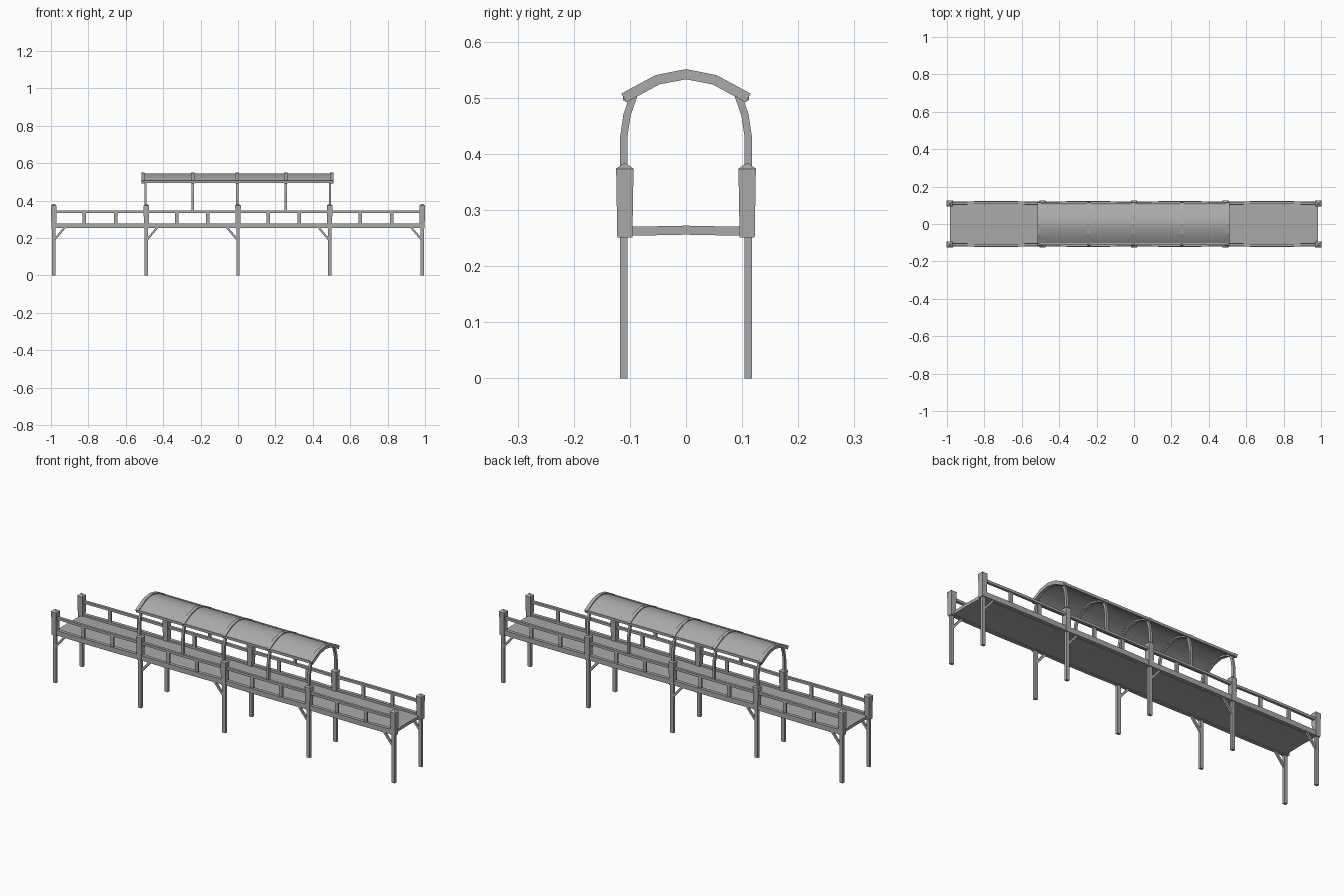
import bpy, bmesh, math
from mathutils import Vector, Matrix

cube = bpy.data.objects.get("Cube")
if cube:
    bpy.data.objects.remove(cube)

grey = bpy.data.materials.new("plain_grey")
grey.use_nodes = True
COLOUR = (0.4, 0.4, 0.4, 1)
grey.diffuse_color = COLOUR
grey.node_tree.nodes["Principled BSDF"].inputs["Base Color"].default_value = COLOUR


def finish(name, bm, smooth=False):
    bmesh.ops.recalc_face_normals(bm, faces=bm.faces)
    mesh = bpy.data.meshes.new(name)
    bm.to_mesh(mesh)
    bm.free()
    obj = bpy.data.objects.new(name, mesh)
    bpy.context.collection.objects.link(obj)
    mesh.materials.append(grey)
    if smooth:
        bpy.ops.object.select_all(action="DESELECT")
        obj.select_set(True)
        bpy.context.view_layer.objects.active = obj
        bpy.ops.object.shade_smooth_by_angle(angle=math.radians(35))
    return obj


def box(bm, x, y, z):
    """Box from three (low, high) ranges; returns its vertices."""
    size = Vector((x[1] - x[0], y[1] - y[0], z[1] - z[0]))
    mid = Vector((sum(x), sum(y), sum(z))) / 2
    m = Matrix.Translation(mid) @ Matrix.Diagonal((*size, 1))
    return bmesh.ops.create_cube(bm, size=1, matrix=m)["verts"]


def sweep(bm, path, thick, x0, x1):
    """Extrude a thick band, following a (y, z) path, along x."""
    pts = [Vector(p) for p in path]
    sides = ([], [])
    for i, p in enumerate(pts):
        d = (pts[min(i + 1, len(pts) - 1)] - pts[max(i - 1, 0)]).normalized()
        n = Vector((-d.y, d.x)) * thick / 2
        sides[0].append(p + n)
        sides[1].append(p - n)
    loop = sides[0] + sides[1][::-1]
    a = [bm.verts.new((x0, *p)) for p in loop]
    b = [bm.verts.new((x1, *p)) for p in loop]
    n, k = len(loop), len(pts)
    for i in range(n):
        bm.faces.new((a[i], a[(i + 1) % n], b[(i + 1) % n], b[i]))
    for ring in (a, b):
        for i in range(k - 1):
            bm.faces.new((ring[i], ring[i + 1], ring[n - 2 - i], ring[n - 1 - i]))


POSTS = (-0.985, -0.49, 0, 0.49, 0.985)
SIDE = 0.111

# Deck with a slightly crowned top
bm = bmesh.new()
sweep(bm, [(-0.1, 0.262), (0, 0.264), (0.1, 0.262)], 0.016, -0.985, 0.985)
finish("deck", bm)

# Legs with a diagonal brace each
bm = bmesh.new()
for s in (-1, 1):
    for x in POSTS:
        y = s * SIDE
        box(bm, (x - 0.009, x + 0.009), (y - 0.007, y + 0.007), (0, 0.26))
finish("legs", bm)

bm = bmesh.new()
for s in (-1, 1):
    for x in POSTS:
        d = 1 if x < -0.1 else -1
        centre = Vector((x + d * 0.03, s * SIDE, 0.222))
        m = (Matrix.Translation(centre) @ Matrix.Rotation(-d * math.radians(50), 4, "Y")
             @ Matrix.Diagonal((0.095, 0.01, 0.011, 1)))
        bmesh.ops.create_cube(bm, size=1, matrix=m)
finish("leg_braces", bm)

# Flared posts with low pyramid caps
bm = bmesh.new()
for s in (-1, 1):
    for x in POSTS:
        y = s * (SIDE - 0.002)
        verts = box(bm, (x - 0.015, x + 0.015), (y - 0.0155, y + 0.0155), (0.251, 0.373))
        for v in verts:
            if v.co.z < 0.3:
                v.co.x = x + (v.co.x - x) * 0.85
                v.co.y = y + (v.co.y - y) * 0.87
        bmesh.ops.create_cone(bm, cap_ends=True, segments=4, radius1=0.0232, radius2=0.003,
                              depth=0.01, matrix=Matrix.Translation((x, y, 0.378))
                              @ Matrix.Rotation(math.pi / 4, 4, "Z"))
finish("posts", bm)

# Side beams, handrails and balusters, bay by bay
beams, rails, balusters = bmesh.new(), bmesh.new(), bmesh.new()
for s in (-1, 1):
    for a, b in zip(POSTS, POSTS[1:]):
        y = s * (SIDE - 0.001)
        cuts = [a + (b - a) * t for t in (0, 0.3, 0.7, 1)]
        for bm, z, h in ((beams, (0.253, 0.279), 0.009), (rails, (0.335, 0.348), 0.007)):
            for i in range(3):
                for v in box(bm, (cuts[i], cuts[i + 1]), (y - h, y + h), z):
                    # Middle of each bay bows outward a little
                    if min(abs(v.co.x - cuts[1]), abs(v.co.x - cuts[2])) < 0.001:
                        v.co.y += s * 0.003
            bmesh.ops.remove_doubles(bm, verts=bm.verts, dist=0.0001)
        for t in (0.33, 0.67):
            x = a + (b - a) * t
            box(balusters, (x - 0.009, x + 0.009), (y - 0.005, y + 0.005), (0.275, 0.338))
finish("side_beams", beams)
finish("handrails", rails)
finish("balusters", balusters)

# Canopy: curved poles, arched ribs, thin roof sheet and eaves
ROOF = [(-0.111, 0.4995), (-0.051, 0.532), (0, 0.542), (0.051, 0.532), (0.111, 0.4995)]
RIBS = (-0.495, -0.242, -0.004, 0.255, 0.492)

bm = bmesh.new()
for s in (-1, 1):
    path = [(s * SIDE, 0.34), (s * SIDE, 0.43), (s * 0.105, 0.47), (s * 0.092, 0.507)]
    for x in RIBS:
        sweep(bm, path, 0.013, x - 0.006, x + 0.006)
finish("canopy_poles", bm)

bm = bmesh.new()
for x in (-0.508, *RIBS[1:4], 0.502):
    sweep(bm, ROOF, 0.018, x - 0.009, x + 0.009)
finish("canopy_ribs", bm)

# Sheet follows the same arch with finer steps
sheet = []
for i in range(13):
    t = i / 6 - 1
    sheet.append((t * 0.108, 0.542 - 0.041 * abs(t) ** 1.8))
bm = bmesh.new()
sweep(bm, sheet, 0.006, -0.508, 0.502)
finish("canopy_roof", bm, smooth=True)

bm = bmesh.new()
for s in (-1, 1):
    y = s * 0.107
    box(bm, (-0.508, 0.502), (y - 0.005, y + 0.005), (0.495, 0.508))
finish("canopy_eaves", bm)
